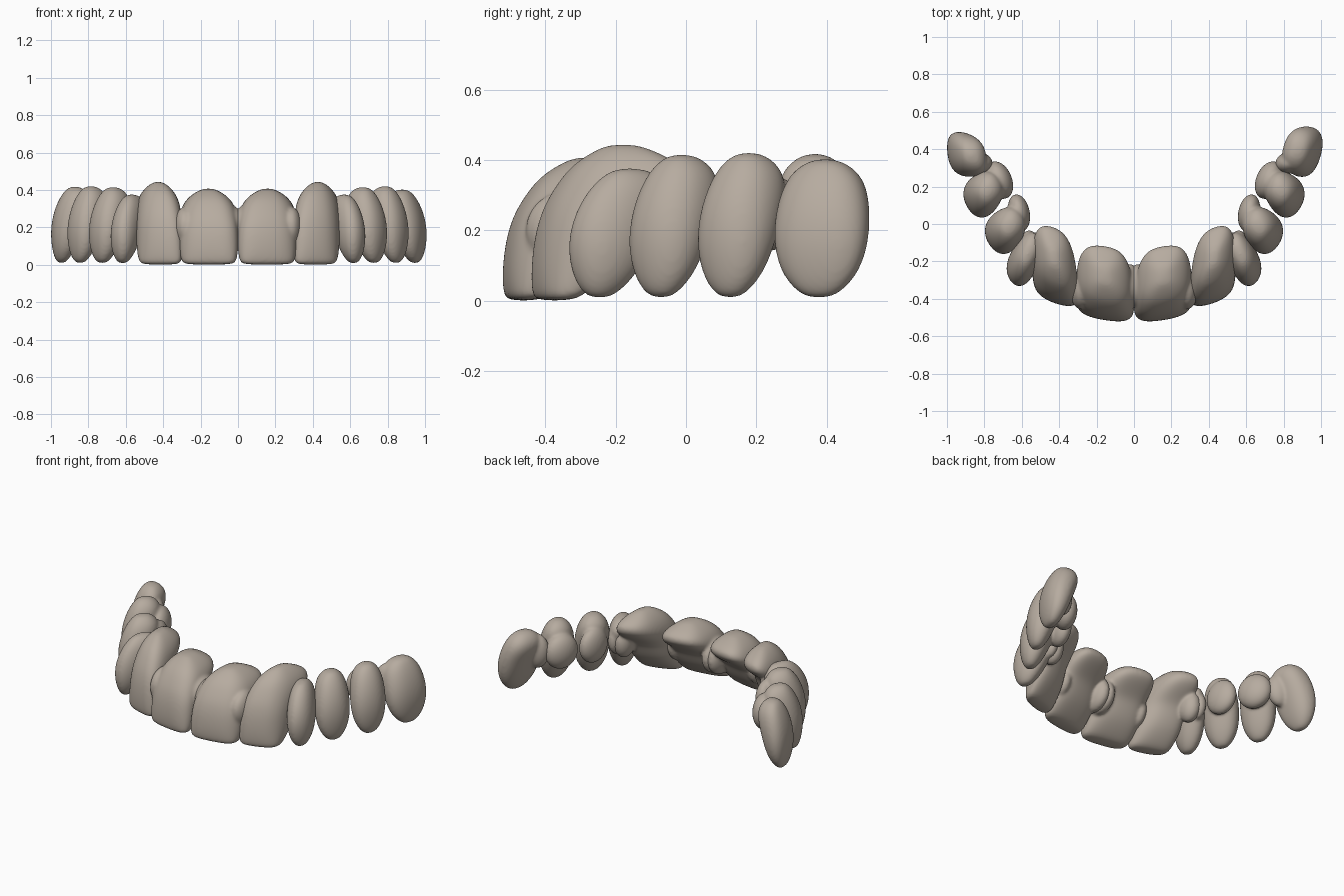
import bpy
import bmesh
from math import cos, sin, pi, copysign
from mathutils import Vector, Matrix

cube = bpy.data.objects.get("Cube")
if cube:
    bpy.data.objects.remove(cube, do_unlink=True)

enamel = bpy.data.materials.new("warm grey enamel")
enamel.use_nodes = True
colour = (0.47, 0.41, 0.35, 1)
enamel.diffuse_color = colour
enamel.node_tree.nodes["Principled BSDF"].inputs["Base Color"].default_value = colour

# Crown profiles: height, half width, outer face, inner face (all as fractions)
INCISOR = [(0, .82, .05, .22), (.04, .96, .01, .32), (.22, 1.03, 0, .53),
           (.4, 1.03, .02, .63), (.52, 1.01, .05, .69), (.63, .99, .09, .85),
           (.76, .94, .17, 1.03), (.88, .74, .27, 1.02), (.97, .42, .42, .82),
           (1.01, .14, .52, .7)]
POINTED = [(.02, .2, .2, .32), (.06, .5, .1, .43), (.2, .88, .02, .6),
           (.4, 1.06, -.02, .76), (.6, 1.06, .02, .9), (.78, .96, .13, 1.03),
           (.92, .74, .28, .97), (1.01, .28, .45, .75)]
SIDES = 20


def power(value, exponent):
    return copysign(abs(value) ** exponent, value)


def tooth(name, side, profile, outer, inward, across, height, squareness, lobes=()):
    """Loft rounded rings in a sheared frame and blend in the contact lobes."""
    outer, inward, across = Vector(outer), Vector(inward), Vector(across)
    bm = bmesh.new()
    rings = []
    for t, width, front, back in profile:
        ring = []
        for i in range(SIDES):
            a = 2 * pi * i / SIDES
            u = width * power(cos(a), 2 / squareness)
            v = (front + back) / 2 + (back - front) / 2 * power(sin(a), 2 / squareness)
            p = outer + inward * v + across * u
            ring.append(bm.verts.new((side * p.x, p.y, t * height)))
        rings.append(ring)
    for low, high in zip(rings, rings[1:]):
        for i in range(SIDES):
            j = (i + 1) % SIDES
            bm.faces.new((low[i], low[j], high[j], high[i]))
    bm.faces.new(rings[0])
    bm.faces.new(rings[-1])
    for (x, y, z), size, turn in lobes:
        place = Matrix.LocRotScale(Vector((side * x, y, z)),
                                   Matrix.Rotation(side * turn, 3, "Z"), Vector(size))
        bmesh.ops.create_uvsphere(bm, u_segments=16, v_segments=10, radius=1, matrix=place)
    bmesh.ops.recalc_face_normals(bm, faces=bm.faces)
    mesh = bpy.data.meshes.new(name)
    bm.to_mesh(mesh)
    bm.free()
    mesh.materials.append(enamel)
    obj = bpy.data.objects.new(name, mesh)
    bpy.context.collection.objects.link(obj)
    rounding = obj.modifiers.new("rounding", "SUBSURF")
    rounding.levels = rounding.render_levels = 2
    fuse = obj.modifiers.new("fuse", "REMESH")
    fuse.mode = "VOXEL"
    fuse.voxel_size = 0.008
    fuse.use_smooth_shade = True
    soften = obj.modifiers.new("soften", "SMOOTH")
    soften.factor = 0.5
    soften.iterations = 10


for side, label in ((1, "left"), (-1, "right")):
    # Broad front teeth, joined by low saddles
    tooth(label + "_central_incisor", side, INCISOR,
          (.155, -.517), (.005, .395), (.156, .024), .404, 2.8,
          [((.02, -.33, .2), (.06, .12, .11), 0),
           ((.285, -.35, .2), (.06, .11, .11), 0)])
    tooth(label + "_lateral_incisor", side, INCISOR,
          (.412, -.43), (.025, .41), (.122, .038), .44, 2.6,
          [((.52, -.12, .23), (.06, .08, .1), 0)])
    # Narrow pointed teeth along the side, each with an inner lobe to its neighbour
    tooth(label + "_canine", side, POINTED,
          (.655, -.31), (-.145, .25), (.055, .062), .374, 2.2,
          [((.56, -.1, .24), (.045, .07, .09), 0)])
    tooth(label + "_first_premolar", side, POINTED,
          (.77, -.115), (-.17, .17), (.06, .084), .413, 2.2,
          [((.615, .06, .25), (.06, .105, .11), -.2)])
    tooth(label + "_second_premolar", side, POINTED,
          (.888, .085), (-.17, .155), (.056, .088), .418, 2.2,
          [((.72, .235, .25), (.07, .11, .11), -.4)])
    # The end teeth differ slightly from one side to the other
    inner = [((.83, .33, .26), (.08, .06, .11), .3)]
    if side > 0:
        tooth(label + "_molar", side, POINTED,
              (.998, .365), (-.2, .05), (.035, .127), .4, 2.3, inner)
    else:
        tooth(label + "_molar", side, POINTED,
              (.998, .385), (-.21, -.03), (.01, .114), .415, 2.4, inner)
